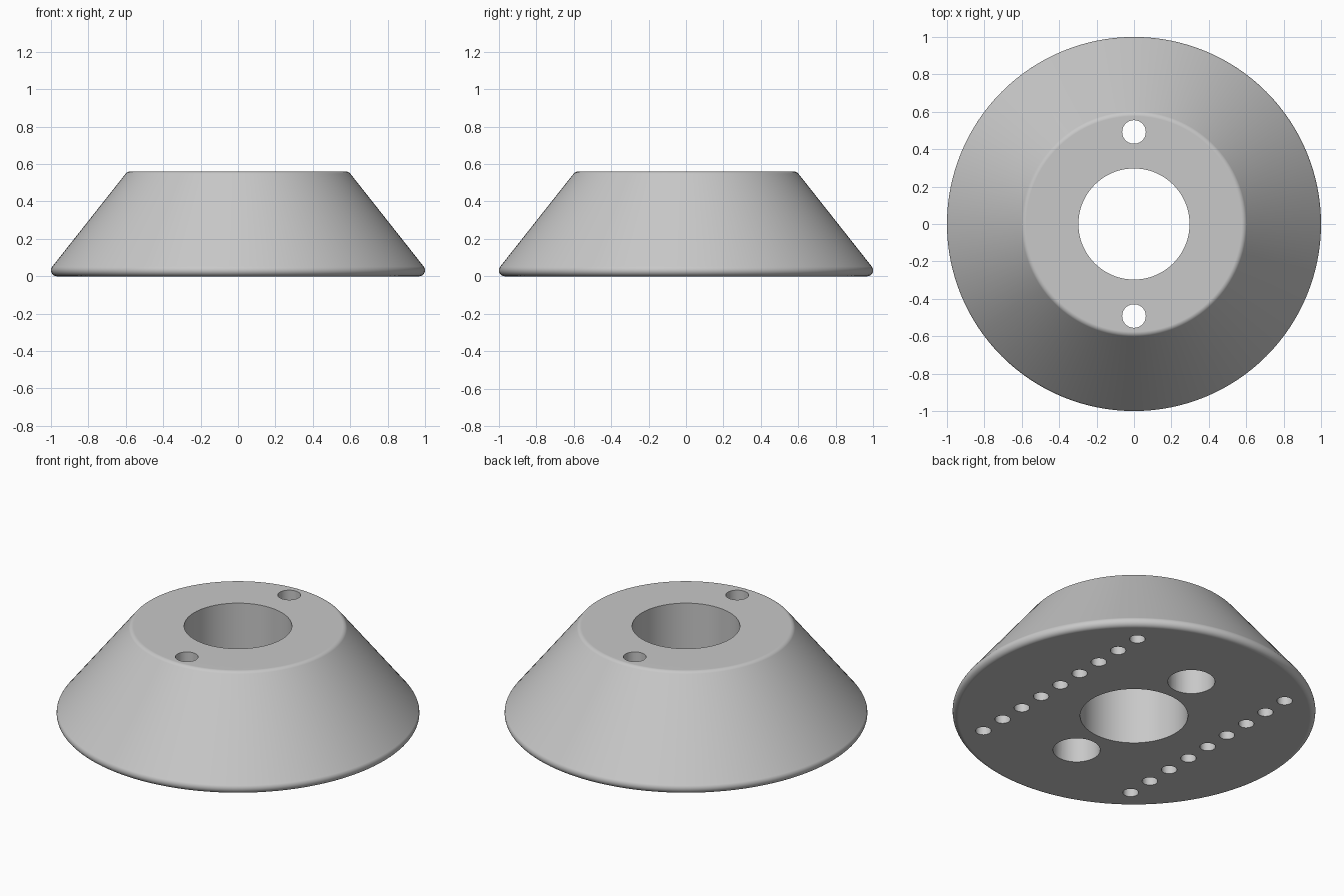
import bpy, bmesh, math
from mathutils import Vector, Matrix

cube = bpy.data.objects.get("Cube")
if cube:
    bpy.data.objects.remove(cube, do_unlink=True)

# Main dimensions
HEIGHT = 0.56
BORE = 0.297
FILLET = 0.032
BASE_R = 0.968      # centre of the lower rounding
TOP_R = 0.576       # centre of the upper rounding
SCREW_Y = 0.492
SIDES = 128

grey = bpy.data.materials.new("plain grey")
grey.use_nodes = True
colour = (0.58, 0.58, 0.58, 1)
grey.diffuse_color = colour
grey.node_tree.nodes["Principled BSDF"].inputs["Base Color"].default_value = colour


def arc(r, z, start, end, steps=10):
    """Points of a rounding centred at radius r and height z."""
    angles = [start + (end - start) * i / steps for i in range(steps + 1)]
    return [(r + FILLET * math.cos(a), z + FILLET * math.sin(a)) for a in angles]


def lathe(name, profile):
    """Turn a closed profile around the z axis."""
    bm = bmesh.new()
    verts = [bm.verts.new((r, 0, z)) for r, z in profile]
    edges = [bm.edges.new((v, verts[i - 1])) for i, v in enumerate(verts)]
    bmesh.ops.spin(bm, geom=verts + edges, cent=(0, 0, 0), axis=(0, 0, 1),
                   angle=math.tau, steps=SIDES, use_duplicate=False)
    bmesh.ops.remove_doubles(bm, verts=bm.verts, dist=0.0001)
    bmesh.ops.recalc_face_normals(bm, faces=bm.faces)
    return finish(name, bm)


def finish(name, bm):
    mesh = bpy.data.meshes.new(name)
    bm.to_mesh(mesh)
    bm.free()
    mesh.materials.append(grey)
    obj = bpy.data.objects.new(name, mesh)
    bpy.context.collection.objects.link(obj)
    return obj


def drills(name, holes, radius, bottom, top, sides):
    """One cutter made of equal upright cylinders."""
    bm = bmesh.new()
    for x, y in holes:
        bmesh.ops.create_cone(bm, cap_ends=True, segments=sides, radius1=radius,
                              radius2=radius, depth=top - bottom,
                              matrix=Matrix.Translation((x, y, (bottom + top) / 2)))
    obj = finish(name, bm)
    obj.hide_render = True
    return obj


# Body: a cone frustum with rounded rims and a straight bore
slope = Vector((HEIGHT - 2 * FILLET, BASE_R - TOP_R))
lean = math.atan2(slope.y, slope.x)
profile = [(BORE, 0)]
profile += arc(BASE_R, FILLET, -math.pi / 2, lean)
profile += arc(TOP_R, HEIGHT - FILLET, lean, math.pi / 2)
profile.append((BORE, HEIGHT))
body = lathe("tapered_body", profile)

# Screw holes, wider from below, and two rows of blind holes underneath
screws = [(0, side * SCREW_Y) for side in (-1, 1)]
rows = [(side * 0.53, 0.165 * i) for side in (-1, 1) for i in range(-4, 5)]
cutters = [
    drills("screw_hole_cutter", screws, 0.063, -0.1, HEIGHT + 0.1, 48),
    drills("counterbore_cutter", screws, 0.13, -0.1, 0.35, 64),
    drills("blind_hole_cutter", rows, 0.043, -0.1, 0.12, 32),
]
bpy.context.view_layer.objects.active = body
body.select_set(True)
for cutter in cutters:
    cut = body.modifiers.new(cutter.name, "BOOLEAN")
    cut.operation = "DIFFERENCE"
    cut.solver = "EXACT"
    cut.object = cutter
    bpy.ops.object.modifier_apply(modifier=cut.name)
    bpy.data.objects.remove(cutter, do_unlink=True)

# Smooth walls with crisp hole edges and flat ends
bpy.ops.object.shade_smooth_by_angle(angle=math.radians(30))
weighted = body.modifiers.new("even_normals", "WEIGHTED_NORMAL")
weighted.keep_sharp = True
